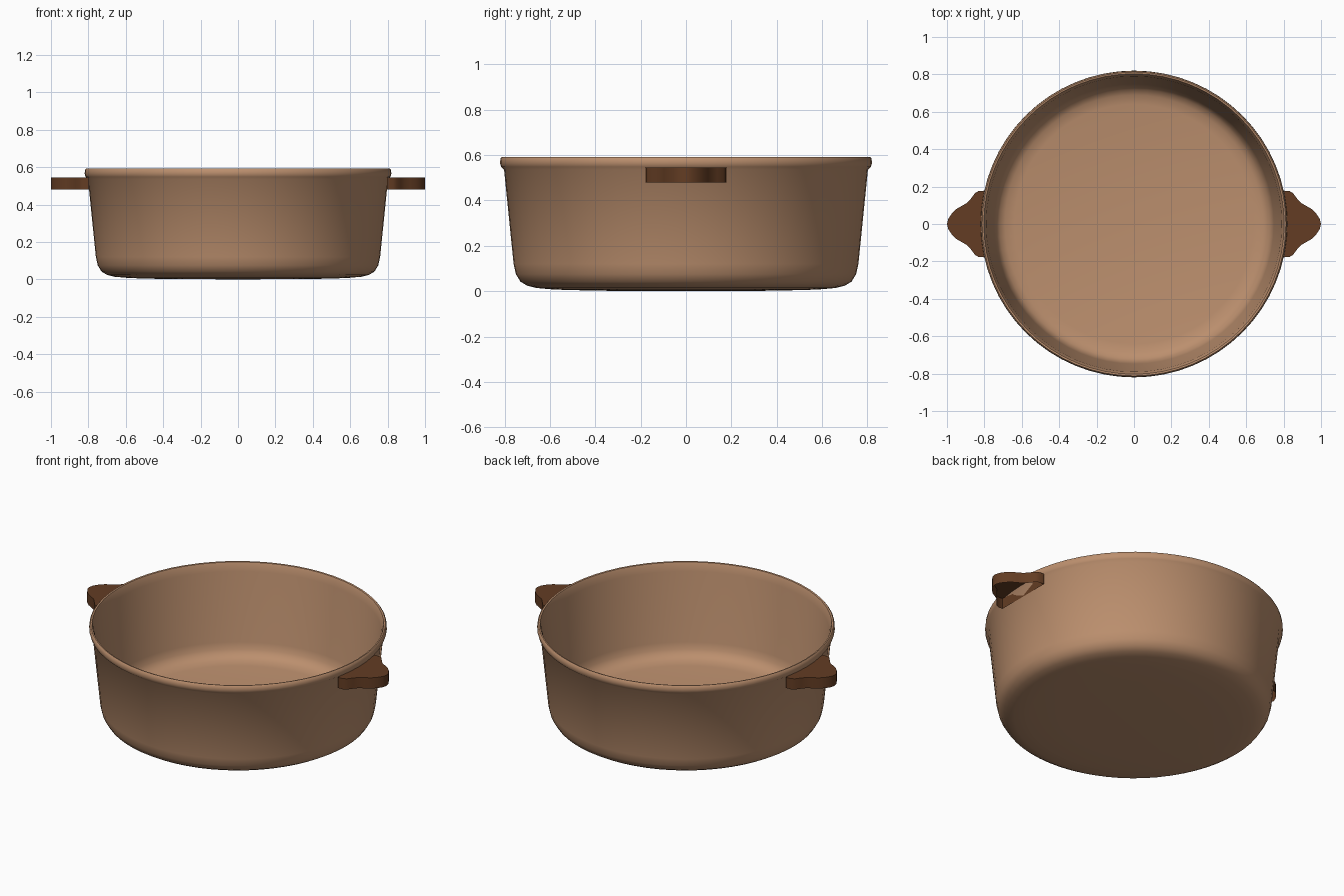
import bpy, bmesh, math

cube = bpy.data.objects.get("Cube")
if cube:
    bpy.data.objects.remove(cube, do_unlink=True)


def material(name, color):
    mat = bpy.data.materials.new(name)
    mat.use_nodes = True
    mat.diffuse_color = color
    bsdf = mat.node_tree.nodes["Principled BSDF"]
    bsdf.inputs["Base Color"].default_value = color
    bsdf.inputs["Roughness"].default_value = 0.6
    return mat


def finish(bm, name, mat, angle):
    mesh = bpy.data.meshes.new(name)
    bm.to_mesh(mesh)
    bm.free()
    mesh.materials.append(mat)
    obj = bpy.data.objects.new(name, mesh)
    bpy.context.collection.objects.link(obj)
    bpy.ops.object.select_all(action="DESELECT")
    obj.select_set(True)
    bpy.context.view_layer.objects.active = obj
    bpy.ops.object.shade_smooth_by_angle(angle=math.radians(angle))
    return obj


tan = material("tan clay", (0.50, 0.275, 0.155, 1))
brown = material("dark brown", (0.125, 0.046, 0.017, 1))

# Pot body: outer wall, rolled rim, inner wall and floor, as (radius, height)
profile = [
    (0, 0), (0.40, 0.002), (0.58, 0.007), (0.66, 0.014), (0.70, 0.024),
    (0.73, 0.042), (0.75, 0.075), (0.76, 0.12), (0.802, 0.535),
    (0.815, 0.548), (0.82, 0.565), (0.818, 0.585), (0.812, 0.592),
    (0.803, 0.59), (0.797, 0.575), (0.79, 0.54), (0.748, 0.13),
    (0.738, 0.09), (0.72, 0.063), (0.69, 0.046), (0.64, 0.037), (0, 0.03),
]
bm = bmesh.new()
verts = [bm.verts.new((r, 0, z)) for r, z in profile]
edges = [bm.edges.new(pair) for pair in zip(verts, verts[1:])]
bmesh.ops.spin(bm, geom=verts + edges, cent=(0, 0, 0), axis=(0, 0, 1),
               angle=math.tau, steps=64, use_duplicate=False)
bmesh.ops.remove_doubles(bm, verts=bm.verts, dist=0.0005)
bmesh.ops.recalc_face_normals(bm, faces=bm.faces)
finish(bm, "pot_body", tan, 50)

# Handles: bell-shaped lugs, hollow and open underneath
half = [(0.797, 0.178), (0.83, 0.177), (0.85, 0.165), (0.87, 0.138),
        (0.89, 0.115), (0.92, 0.097), (0.95, 0.08), (0.975, 0.055),
        (0.993, 0.028)]
outline = half + [(1, 0)] + [(x, -y) for x, y in reversed(half)]
bottom, top = 0.48, 0.545


def handle(name, side):
    bm = bmesh.new()
    upper = [bm.verts.new((side * x, side * y, top)) for x, y in outline]
    lower = [bm.verts.new((side * x, side * y, bottom)) for x, y in outline]
    bm.faces.new(list(reversed(upper)))
    for i in range(len(outline)):
        j = (i + 1) % len(outline)
        bm.faces.new((upper[i], upper[j], lower[j], lower[i]))
    finish(bm, name, brown, 40)


handle("left_handle", 1)
handle("right_handle", -1)
